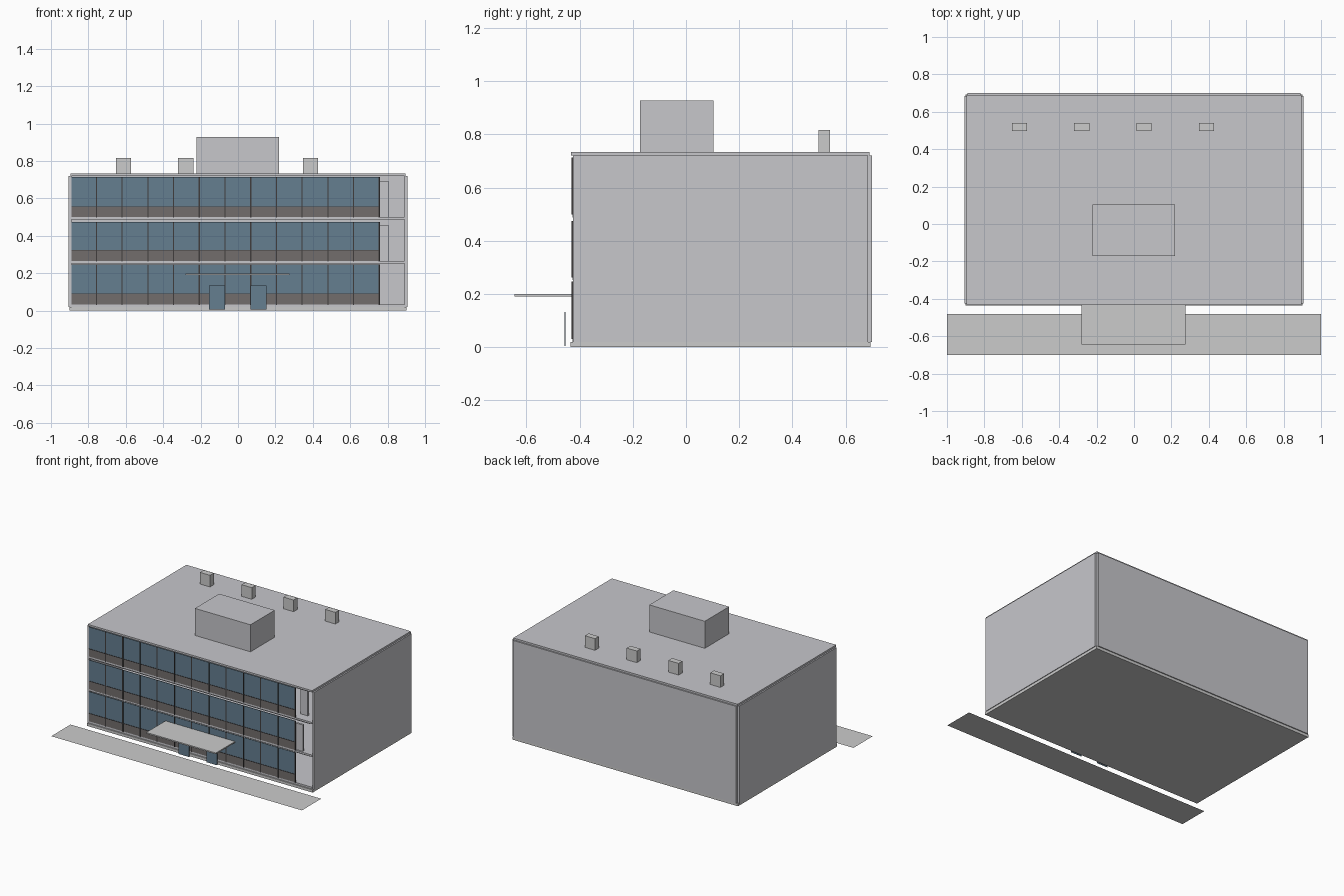
import bpy, bmesh

if "Cube" in bpy.data.objects:
    bpy.data.objects.remove(bpy.data.objects["Cube"])


def material(name, rgb):
    m = bpy.data.materials.new(name)
    m.diffuse_color = (*rgb, 1)
    m.use_nodes = True
    m.node_tree.nodes["Principled BSDF"].inputs["Base Color"].default_value = m.diffuse_color
    return m


GLASS = material("blue_glass", (0.13, 0.21, 0.28))
SPANDREL = material("brown_spandrel", (0.17, 0.155, 0.15))
DARK = material("dark_frame", (0.05, 0.045, 0.045))
PALE = material("pale_concrete", (0.57, 0.57, 0.60))


def finish(name, bm, mat):
    me = bpy.data.meshes.new(name)
    bm.to_mesh(me)
    bm.free()
    ob = bpy.data.objects.new(name, me)
    bpy.context.collection.objects.link(ob)
    if mat:
        me.materials.append(mat)
    return ob


def box(name, x, y, z, mat=None):
    """Box from (min, max) pairs."""
    bm = bmesh.new()
    bmesh.ops.create_cube(bm, size=1)
    for v in bm.verts:
        v.co = [lo + (c + 0.5) * (hi - lo) for c, (lo, hi) in zip(v.co, (x, y, z))]
    return finish(name, bm, mat)


def sheet(name, x, y, z, mat=None):
    """Flat horizontal panel."""
    bm = bmesh.new()
    bm.faces.new([bm.verts.new(p) for p in
                  ((x[0], y[0], z), (x[1], y[0], z), (x[1], y[1], z), (x[0], y[1], z))])
    return finish(name, bm, mat)


# Shell: base, roof, side and back walls
box("base_slab", (-0.9, 0.9), (-0.435, 0.693), (0, 0.02))
box("roof_slab", (-0.895, 0.895), (-0.433, 0.69), (0.72, 0.733), PALE)
for side, x in (("left", (-0.905, -0.89)), ("right", (0.89, 0.905))):
    box(side + "_wall", x, (-0.425, 0.685), (0.02, 0.72), PALE)
box("back_wall", (-0.89, 0.89), (0.685, 0.70), (0.02, 0.72), PALE)

# Intermediate floors and the thin ceilings below them
for i, z in enumerate((0.02, 0.252, 0.487)):
    box(f"floor_{i + 1}", (-0.89, 0.89), (-0.427, 0.685), (z, z + 0.013), PALE)
for i, z in enumerate((0.246, 0.480, 0.710)):
    sheet(f"ceiling_{i + 1}", (-0.87, 0.87), (-0.42, 0.67), z, PALE)

# Curtain wall on each storey, stopping short of the open right bay
storeys = ((0.03, 0.09, 0.247), (0.262, 0.323, 0.475), (0.498, 0.555, 0.713))
for i, (low, sill, head) in enumerate(storeys, 1):
    box(f"spandrel_{i}", (-0.89, 0.755), (-0.427, -0.424), (low, sill), SPANDREL)
    box(f"window_band_{i}", (-0.89, 0.755), (-0.427, -0.424), (sill, head), GLASS)
    box(f"sill_rail_{i}", (-0.89, 0.757), (-0.429, -0.424), (sill - 0.002, sill + 0.002), DARK)
    for k in range(12):
        x = -0.757 + k * 0.1375
        box(f"mullion_{i}_{k + 1}", (x - 0.003, x + 0.003), (-0.430, -0.424), (low, head), DARK)

# Partitions seen in the open bay of the upper storeys
box("partition_2", (0.75, 0.808), (-0.415, -0.40), (0.265, 0.455), PALE)
box("partition_3", (0.75, 0.808), (-0.36, -0.345), (0.50, 0.69), PALE)

# Entrance doors and canopy
for side, x in (("left", (-0.155, -0.07)), ("right", (0.067, 0.152))):
    box(side + "_door", x, (-0.456, -0.453), (0.005, 0.133), GLASS)
box("entrance_canopy", (-0.28, 0.275), (-0.645, -0.427), (0.19, 0.199))

# Rooftop plant room and vents
box("plant_room", (-0.223, 0.22), (-0.172, 0.104), (0.733, 0.928), PALE)
for k in range(4):
    x = -0.653 + k * 0.3333
    box(f"roof_vent_{k + 1}", (x, x + 0.081), (0.498, 0.541), (0.733, 0.817))

# Pavement
sheet("pavement", (-1, 1), (-0.70, -0.48), 0)
